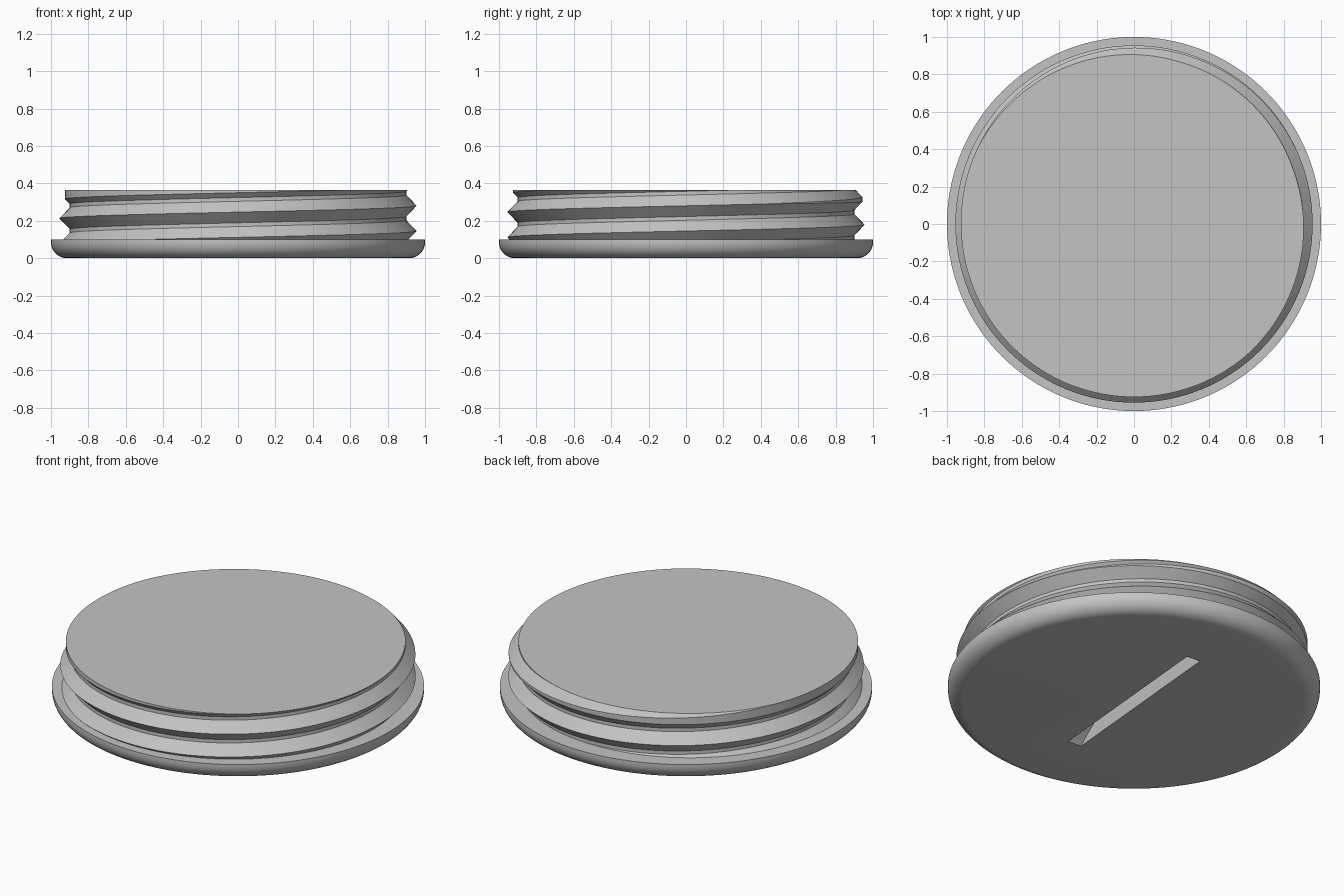
import bpy, bmesh, math
from mathutils import Matrix

if "Cube" in bpy.data.objects:
    bpy.data.objects.remove(bpy.data.objects["Cube"], do_unlink=True)

SEGMENTS = 144
FLANGE_TOP, TOP = 0.1, 0.365
ROOT, CREST, FADED = 0.9, 0.955, 0.925
PITCH, FIRST_CREST, HALF = 0.135, 0.145, 0.0575
ROUND = 0.085

grey = bpy.data.materials.new("plain grey")
grey.use_nodes = True
colour = (0.55, 0.55, 0.55, 1)
grey.diffuse_color = colour
grey.node_tree.nodes["Principled BSDF"].inputs["Base Color"].default_value = colour


def make_object(name, bm):
    bmesh.ops.recalc_face_normals(bm, faces=bm.faces)
    mesh = bpy.data.meshes.new(name)
    bm.to_mesh(mesh)
    bm.free()
    mesh.materials.append(grey)
    obj = bpy.data.objects.new(name, mesh)
    bpy.context.collection.objects.link(obj)
    return obj


# Crest radius along the helix: the thread is cut lower towards its end
def crest_radius(turn):
    fade = min(max((turn - 1.07) / 0.43, 0), 1)
    return CREST + (FADED - CREST) * fade


def thread_radius(z, part):
    turn = round((z - FIRST_CREST) / PITCH - part) + part
    distance = abs(z - FIRST_CREST - PITCH * turn)
    slope = CREST - (CREST - ROOT) * distance / HALF
    return min(max(ROOT, slope), crest_radius(turn))


# Profile of the plug at one direction: rounded flange, then thread
def profile(part):
    points = []
    for i in range(11):
        a = math.pi / 2 * i / 10
        points.append((1 - ROUND + ROUND * math.sin(a), ROUND - ROUND * math.cos(a)))
    points.append((1, FLANGE_TOP))
    heights = [FLANGE_TOP]
    for k in range(-2, 4):
        turn = k + part
        flat = HALF * (CREST - crest_radius(turn)) / (CREST - ROOT)
        for offset in (-HALF, -flat, flat, HALF):
            z = FIRST_CREST + PITCH * turn + offset
            heights.append(min(max(z, FLANGE_TOP), TOP))
    heights.append(TOP)
    return points + [(thread_radius(z, part), z) for z in heights]


# Threaded plug
bm = bmesh.new()
columns = []
for s in range(SEGMENTS + 1):
    part = s / SEGMENTS
    a = 2 * math.pi * part
    columns.append([bm.verts.new((r * math.cos(a), r * math.sin(a), z))
                    for r, z in profile(part)])
for left, right in zip(columns, columns[1:]):
    for i in range(len(left) - 1):
        bm.faces.new((left[i], right[i], right[i + 1], left[i + 1]))
bmesh.ops.remove_doubles(bm, verts=bm.verts, dist=0.00002)
bmesh.ops.holes_fill(bm, edges=[e for e in bm.edges if e.is_boundary], sides=0)
plug = make_object("threaded_plug", bm)

# Coin slot cutter: a thin disc segment reaching up into the underside
LENGTH, DEPTH, WIDTH = 1.115, 0.2, 0.085
radius = (LENGTH ** 2 / 4 + DEPTH ** 2) / (2 * DEPTH)
bm = bmesh.new()
bmesh.ops.create_cone(bm, cap_ends=True, segments=96, radius1=radius,
                      radius2=radius, depth=WIDTH)
bmesh.ops.rotate(bm, verts=bm.verts, matrix=Matrix.Rotation(math.pi / 2, 3, "Y"))
bmesh.ops.rotate(bm, verts=bm.verts, matrix=Matrix.Rotation(math.radians(-5), 3, "Z"))
bmesh.ops.translate(bm, verts=bm.verts, vec=(0, 0, DEPTH - radius))
cutter = make_object("slot_cutter", bm)
cutter.hide_render = True

cut = plug.modifiers.new("coin slot", "BOOLEAN")
cut.operation = "DIFFERENCE"
cut.solver = "EXACT"
cut.object = cutter
bpy.ops.object.select_all(action="DESELECT")
bpy.context.view_layer.objects.active = plug
plug.select_set(True)
bpy.ops.object.modifier_apply(modifier=cut.name)
bpy.data.objects.remove(cutter, do_unlink=True)
bpy.ops.object.shade_smooth_by_angle(angle=math.radians(25))
